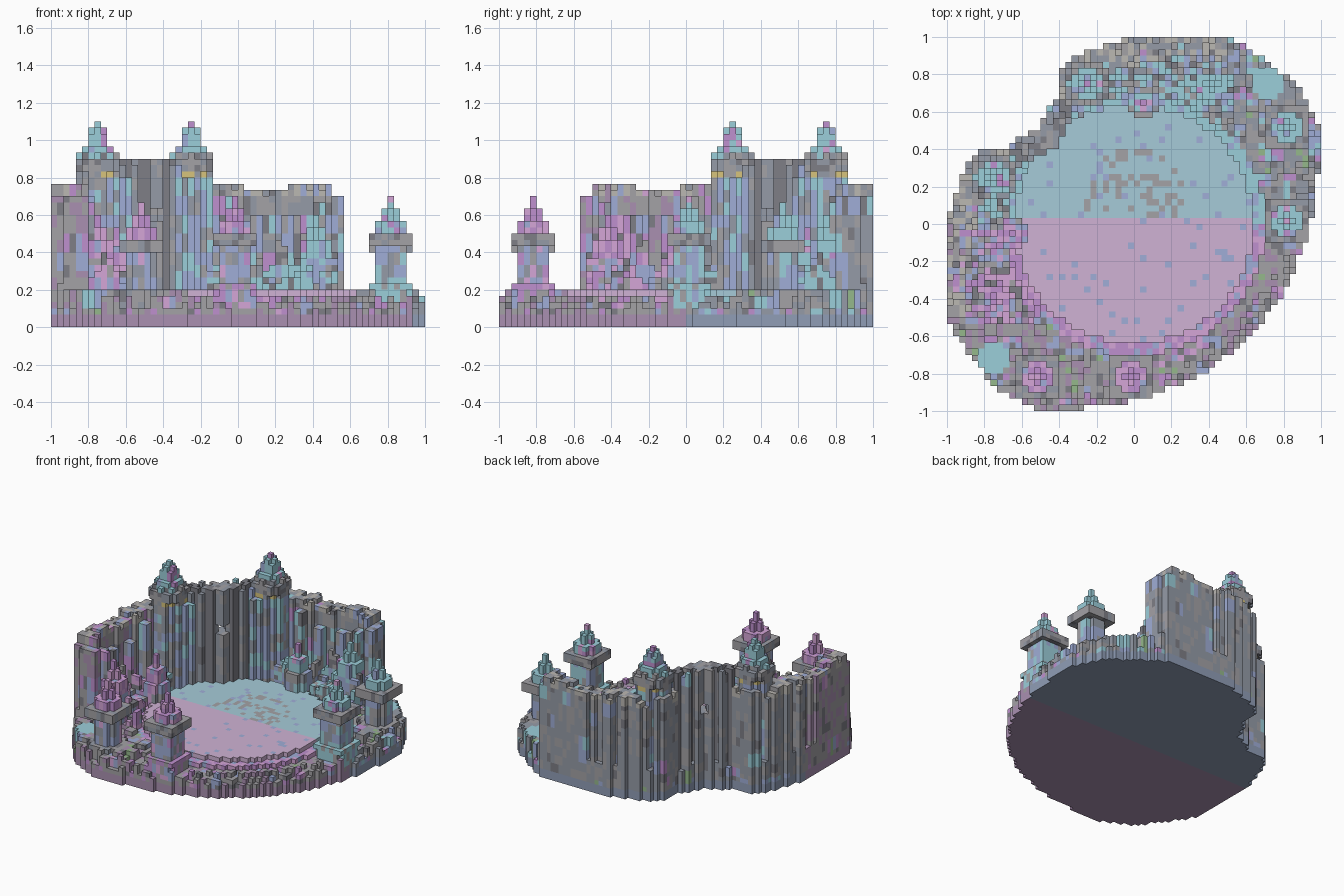
import bpy, bmesh, math, random

if "Cube" in bpy.data.objects:
    bpy.data.objects.remove(bpy.data.objects["Cube"])

random.seed(7)
N, S = 30, 1 / 30                      # half grid count, voxel size
PAL = {
    "stone": (.37, .36, .38), "slate": (.30, .33, .39), "dark": (.21, .21, .24),
    "sand": (.50, .48, .45), "blue": (.35, .42, .68), "purple": (.40, .28, .44),
    "navy": (.28, .34, .47), "magenta": (.66, .38, .68), "violet": (.52, .28, .62),
    "teal": (.33, .62, .70), "pink_floor": (.63, .45, .66), "teal_floor": (.38, .60, .69),
    "gold": (.68, .55, .20), "moss": (.30, .48, .26)}
MATS = {}
for n, c in PAL.items():
    MATS[n] = bpy.data.materials.new(n)
    MATS[n].diffuse_color = (*c, 1)

cells = {}                             # (i, j, k) -> (part, colour)
noise = {}                             # remembered random value per key


def rnd(*key):
    if key not in noise:
        noise[key] = random.random()
    return noise[key]


def sym(i, j):
    """One key for a cell and its mirror across the diagonal axis."""
    return min((i, j), (-1 - j, -1 - i))


def pick(words, *key):
    w = words.split()
    return w[int(rnd("c", *key) * len(w))]


def accent(j):
    return "magenta violet" if j < 0 else "teal teal"


def stone_colour(i, j, k, decor):
    base = "stone purple stone " if j < 0 else "slate slate stone "
    if rnd("d", i // 2, j // 2, k // 3) < decor:
        return pick("blue blue blue dark stone " + accent(j) + " violet", i, j, k // 3)
    return pick(base * 4 + "dark", i, j, k // 2)


# Outline of the plan: (towards open front, sideways), mirrored across the axis
OUT = [(.86, 0), (.845, .18), (.76, .48), (.69, .62), (.54, .83), (.39, 1.03), (.25, 1.10),
       (.11, 1.14), (-.01, 1.13), (-.23, 1.09), (-.36, 1.07), (-.67, .75), (-.80, .54),
       (-.87, .32), (-.77, .19), (-.72, 0)]
POLAR = [(math.atan2(v, u), math.hypot(u, v)) for u, v in OUT]


def radius(t):
    for (a, ra), (b, rb) in zip(POLAR, POLAR[1:]):
        if a <= t <= b:
            return ra + (rb - ra) * (t - a) / (b - a)
    return POLAR[-1][1]


def column(part, i, j, k0, k1, colour):
    for k in range(k0, k1):
        cells[i, j, k] = (part, colour(k))


# Base, arena floor, ruined wall, gate and rubble as voxel columns
for i in range(-N, N):
    for j in range(-N, N):
        x, y = (i + .5) * S, (j + .5) * S
        u, v = (x - y) / 2 ** .5, abs(x + y) / 2 ** .5
        r, t = math.hypot(u, v), math.atan2(v, u)
        d, w, key = radius(t) - r, max(x, -y), sym(i, j)
        q, blk = rnd("q", *key), rnd("k", *sym(i // 2, j // 2))
        if d < 0:
            continue
        # stepped base
        half = "purple" if j < 0 else "navy"
        h = 6 if r < .64 else 5 if r < .70 else 4
        if d < .10:
            h = 5 if q < .5 else 4
        if t > 1.1 and r > .70:
            h = 5 + (blk < .45)
        if d < .035 and q < .3:
            h = 3
        column("base", i, j, 0, h, lambda k: half if k < 2 else
               "moss" if rnd("m", i, j) < .03 else stone_colour(i, j, k, .25))
        if r < .70:
            col = "pink_floor" if y < 0.03 else "teal_floor"
            if r > .64:
                col = pick(accent(j) + " blue " + accent(j), i, j)
            elif rnd("f", i, j) < .06:
                col = "blue"
            elif y > .03 and math.hypot(x, y - .15) < .26 and rnd("g", i, j) < .35:
                col = "stone"
            cells[i, j, h - 1] = ("arena_floor", col)
        if u > 0.02 or w > .58:
            continue
        inner = u < 0 and r > .68 and w < .55
        # gate with vertical ribs, set back between the towers
        if v < .2 and u < 0:
            if d < .14:
                rib = int(v / .048) % 2
                if d > .04 or rib == 0:
                    top = 27 - (v > .1 and q < .2)
                    column("gate", i, j, h, top, lambda k: "dark" if rib else
                           stone_colour(i, j, k, .05))
                    if v < .035:
                        for k in (17, 18):
                            cells.pop((i, j, k), None)
            continue
        # pilasters beside the gate with gold tops
        if u < 0 and v < .32 and .14 < d < .28:
            column("gate_pilaster", i, j, h, 24 if d > .22 else 26, lambda k: "gold" if
                   k > 23 and q < .6 else pick("blue blue blue slate " + accent(j), i, j, k // 3))
        # curved wall with broken crest and ragged end
        elif d < .15 and u < 0:
            seg = int(math.degrees(t) / 3)
            inset = .035 if rnd("s", seg) < .25 else 0
            top = 23 - (rnd("t", seg // 2) < .35) - (q < .12)
            if w > .55:
                top = 19
            elif w > .5:
                top = 21
            if d > inset:
                column("wall", i, j, h, top, lambda k: "sand" if k > 20 and q < .3 else
                       stone_colour(i, j, k, .06 if d < .08 else .5))
            else:
                column("wall", i, j, h, 7, lambda k: stone_colour(i, j, k, .1))
        # inner buttresses along the wall
        elif inner and d < .22 and int(math.degrees(t) / 5) % 2:
            column("wall_buttress", i, j, h, 17 + int(rnd("b", int(math.degrees(t) / 10)) * 5),
                   lambda k: pick("blue blue stone slate dark " + accent(j), i, j, k // 3))
        # tumbled rubble and crystals at the wall foot
        elif inner:
            reach = max(0, min(1, (r - .66) / .25))
            top = 6 + int(blk * (3 + 8 * reach)) + (q < .25)
            column("rubble", i, j, h, top, lambda k: pick(
                "blue stone dark " + accent(j) + (" " + accent(j)) * (k > top - 3), i, j, k // 2))


# Towers: stacks of discs or squares (k0, k1, radius, square?, colours), each mirrored
def tower(name, ci, cj, levels):
    for side, (a, b) in (("north", (ci, cj)), ("south", (-1 - cj, -1 - ci))):
        for k0, k1, rad, square, words in levels:
            m = math.ceil(rad)
            for di in range(-m, m + 1):
                for dj in range(-m, m + 1):
                    dist = max(abs(di), abs(dj)) if square else math.hypot(di, dj)
                    if dist <= rad:
                        tint = words.replace("accent", accent(b))
                        column(name + "_" + side, a + di, b + dj, k0, k1,
                               lambda k: pick(tint, a + di, b + dj, k // 2))


BODY, CAP, ROOF = "blue blue blue slate stone accent", "stone slate stone dark", \
    "magenta violet accent accent accent blue"
tower("back_tower", -23, 7, [
    (2, 24, 3.2, 0, BODY + " stone slate"), (24, 25, 3.2, 0, "stone gold slate"),
    (25, 27, 3.7, 0, CAP), (27, 28, 3, 0, CAP + " accent"), (28, 29, 2.3, 0, ROOF),
    (29, 31, 1.5, 0, ROOF), (31, 32, 1, 0, ROOF), (32, 33, 0, 0, ROOF)])
tower("front_tower", 24, 0, [
    (3, 6, 3.7, 0, "accent blue stone"), (6, 7, 3, 1, "accent stone"),
    (7, 13, 2.9, 0, BODY), (13, 15, 3, 1, CAP), (15, 17, 2.3, 0, ROOF),
    (17, 19, 1, 0, ROOF), (19, 21, 0, 0, ROOF)])
tower("side_tower", 24, 15, [
    (3, 6, 3.7, 0, CAP), (6, 12, 2.5, 0, BODY), (12, 14, 3, 1, CAP),
    (14, 16, 2.3, 0, ROOF), (16, 18, 1, 0, ROOF), (18, 20, 0, 0, ROOF)])
tower("crystal_spire", -23, -13, [
    (5, 11, 2.9, 0, BODY), (11, 14, 2.3, 0, ROOF), (14, 16, 1, 0, ROOF), (16, 18, 0, 0, ROOF)])
tower("crystal_cluster", -20, -2, [
    (5, 10, 2.3, 0, BODY), (10, 13, 1.5, 0, ROOF), (13, 16, .5, 0, ROOF)])
tower("side_pool", 21, 22, [(3, 6, 2.3, 0, "teal")])

# Turn the voxels of each part into a mesh, keeping only the outer faces
FACES = {(1, 0, 0): ((1, 0, 0), (1, 1, 0), (1, 1, 1), (1, 0, 1)),
         (-1, 0, 0): ((0, 0, 0), (0, 0, 1), (0, 1, 1), (0, 1, 0)),
         (0, 1, 0): ((0, 1, 0), (0, 1, 1), (1, 1, 1), (1, 1, 0)),
         (0, -1, 0): ((0, 0, 0), (1, 0, 0), (1, 0, 1), (0, 0, 1)),
         (0, 0, 1): ((0, 0, 1), (1, 0, 1), (1, 1, 1), (0, 1, 1)),
         (0, 0, -1): ((0, 0, 0), (0, 1, 0), (1, 1, 0), (1, 0, 0))}
parts = {}
for pos, (part, colour) in cells.items():
    parts.setdefault(part, []).append((pos, colour))
for part, voxels in parts.items():
    bm, verts, slots = bmesh.new(), {}, {}
    for (i, j, k), colour in voxels:
        for (a, b, c), corners in FACES.items():
            if (i + a, j + b, k + c) in cells:
                continue
            quad = []
            for p, q, s in corners:
                g = (i + p, j + q, k + s)
                if g not in verts:
                    verts[g] = bm.verts.new((g[0] * S, g[1] * S, g[2] * S))
                quad.append(verts[g])
            bm.faces.new(quad).material_index = slots.setdefault(colour, len(slots))
    mesh = bpy.data.meshes.new(part)
    for colour in slots:
        mesh.materials.append(MATS[colour])
    bm.to_mesh(mesh)
    bm.free()
    bpy.context.collection.objects.link(bpy.data.objects.new(part, mesh))

for m in bpy.data.materials:
    if m.users and not m.is_grease_pencil:
        m.use_nodes = True
        m.node_tree.nodes["Principled BSDF"].inputs["Base Color"].default_value = m.diffuse_color
